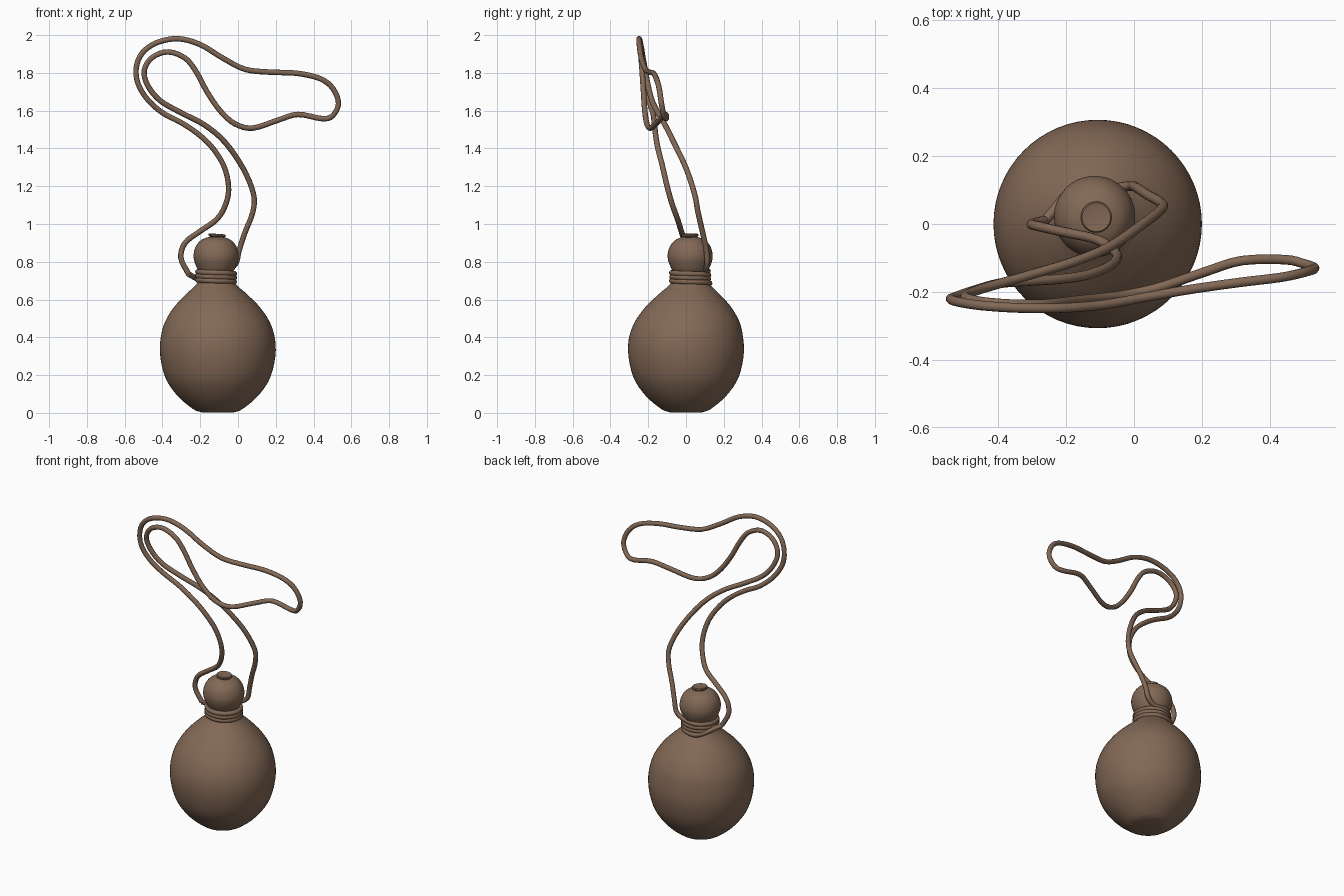
import bpy, math
from mathutils import Vector

if "Cube" in bpy.data.objects:
    bpy.data.objects.remove(bpy.data.objects["Cube"])

brown = bpy.data.materials.new("gourd brown")
brown.diffuse_color = (0.225, 0.140, 0.092, 1)
brown.use_nodes = True
brown.node_tree.nodes["Principled BSDF"].inputs["Base Color"].default_value = brown.diffuse_color


def smooth_points(pts, steps):
    """Catmull-Rom curve through the points."""
    pts = [Vector(p) for p in pts]
    p = [2 * pts[0] - pts[1]] + pts + [2 * pts[-1] - pts[-2]]
    out = []
    for i in range(1, len(p) - 2):
        a, b, c, d = p[i - 1:i + 3]
        for k in range(steps):
            t = k / steps
            out.append(0.5 * (2 * b + (c - a) * t + (2 * a - 5 * b + 4 * c - d) * t * t
                              + (3 * b - a - 3 * c + d) * t ** 3))
    return out + [pts[-1]]


def lathe(name, rings, segs=64):
    """Skin of circles; each ring is (radius, z, centre x, centre y, tilt)."""
    verts, faces = [], []
    for r, z, cx, cy, tilt in rings:
        for s in range(segs):
            a = 2 * math.pi * s / segs
            verts.append((cx + r * math.cos(a), cy + r * math.sin(a), z + tilt * r * math.cos(a)))
    for i in range(len(rings) - 1):
        for s in range(segs):
            n = (s + 1) % segs
            faces.append((i * segs + s, i * segs + n, (i + 1) * segs + n, (i + 1) * segs + s))
    faces.append(tuple(reversed(range(segs))))
    faces.append(tuple(range((len(rings) - 1) * segs, len(rings) * segs)))
    mesh = bpy.data.meshes.new(name)
    mesh.from_pydata(verts, [], faces)
    mesh.materials.append(brown)
    ob = bpy.data.objects.new(name, mesh)
    bpy.context.collection.objects.link(ob)
    bpy.context.view_layer.objects.active = ob
    ob.select_set(True)
    bpy.ops.object.shade_smooth_by_angle(angle=math.radians(40))
    ob.select_set(False)
    return ob


# gourd: large belly, narrow neck and small upper bulb leaning slightly back
NX, NY = -0.116, 0.022
profile = [(0.085, 0.003), (0.13, 0.02), (0.213, 0.09), (0.279, 0.19), (0.307, 0.33), (0.288, 0.455),
           (0.235, 0.55), (0.165, 0.625), (0.11, 0.675), (0.09, 0.71), (0.088, 0.74), (0.103, 0.77),
           (0.116, 0.805), (0.119, 0.84), (0.108, 0.88), (0.083, 0.912), (0.05, 0.928), (0.03, 0.932)]
rings = []
for p in smooth_points([(r, z, 0) for r, z in profile], 4):
    f = min(max((p.y - 0.4) / 0.3, 0), 1)
    rings.append((p.x, p.y, -0.107 + f * (NX + 0.107), f * NY, 0))
lathe("gourd", rings)

# small flared stopper with a dished top
lathe("stopper", [(r, z, -0.111, 0.02, -0.07) for r, z in
                  [(0.034, 0.92), (0.036, 0.93), (0.045, 0.936), (0.046, 0.943),
                   (0.042, 0.948), (0.036, 0.947), (0.02, 0.945)]], 32)

# cord: one continuous path, up one strand, round the loop, down the other, then the neck wraps
strand = [(-.262, .01, .735), (-.302, 0, .82), (-.28, -.007, .90), (-.2, -.025, .962), (-.111, -.045, 1.026),
          (-.063, -.075, 1.11), (-.05, -.10, 1.2), (-.075, -.125, 1.307), (-.138, -.15, 1.407),
          (-.217, -.162, 1.481), (-.307, -.168, 1.54), (-.397, -.175, 1.587), (-.476, -.197, 1.656),
          (-.528, -.215, 1.74), (-.539, -.222, 1.825), (-.507, -.232, 1.905), (-.43, -.242, 1.96),
          (-.318, -.248, 1.981), (-.2, -.247, 1.95), (-.085, -.237, 1.881), (.037, -.215, 1.819),
          (.17, -.192, 1.804), (.312, -.172, 1.798), (.434, -.157, 1.77), (.502, -.142, 1.718),
          (.532, -.13, 1.638), (.5, -.117, 1.572), (.444, -.105, 1.558), (.317, -.108, 1.58),
          (.212, -.14, 1.55), (.08, -.185, 1.508), (-.016, -.207, 1.53), (-.095, -.218, 1.6),
          (-.164, -.225, 1.7), (-.222, -.232, 1.807), (-.28, -.237, 1.878), (-.37, -.236, 1.911),
          (-.455, -.228, 1.881), (-.497, -.215, 1.81), (-.476, -.2, 1.73), (-.412, -.18, 1.653),
          (-.307, -.15, 1.592), (-.175, -.11, 1.523), (-.069, -.065, 1.433), (.026, 0, 1.296),
          (.082, .045, 1.16), (.079, .063, 1.065), (.037, .088, .955), (.006, .108, .86), (-.012, .112, .79)]
wraps = []
N = 72
for i in range(N + 1):
    t = i / N
    a = math.radians(42 + (1080 + 110) * t)
    r = 0.098 if t < 0.9 else 0.098 + 0.01 * (t - 0.9) * 10
    wraps.append((NX + r * math.cos(a), NY + r * math.sin(a), 0.755 - 0.07 * t))

path = smooth_points(strand + wraps[1::3] + [strand[0]], 4)
curve = bpy.data.curves.new("cord", 'CURVE')
curve.dimensions = '3D'
curve.bevel_depth = 0.0145
curve.bevel_resolution = 3
curve.use_fill_caps = True
spline = curve.splines.new('POLY')
spline.points.add(len(path) - 1)
for sp, p in zip(spline.points, path):
    sp.co = (*p, 1)
spline.use_smooth = True
curve.materials.append(brown)
cord = bpy.data.objects.new("cord", curve)
bpy.context.collection.objects.link(cord)
